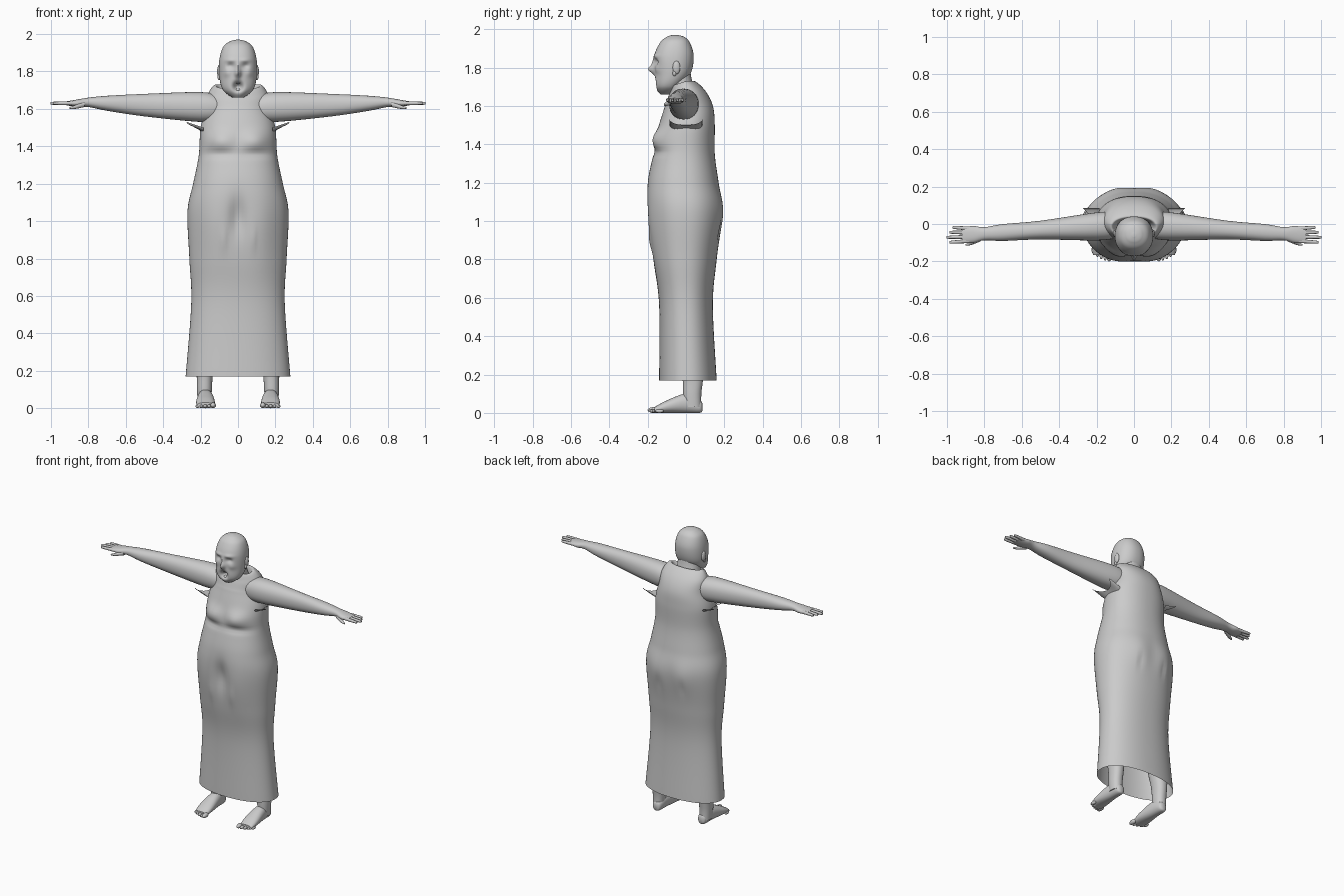
import bpy, bmesh
from math import sin, cos, pi, exp, radians, copysign
from mathutils import Vector

if "Cube" in bpy.data.objects:
    bpy.data.objects.remove(bpy.data.objects["Cube"])

grey = bpy.data.materials.new("plain_grey")
grey.use_nodes = True
grey.diffuse_color = (0.6, 0.6, 0.6, 1)
grey.node_tree.nodes["Principled BSDF"].inputs["Base Color"].default_value = grey.diffuse_color


def finish(name, bm, side):
    """Mirror to the wanted side, shade smooth and link."""
    for vert in bm.verts:
        vert.co.x *= side
    bmesh.ops.recalc_face_normals(bm, faces=bm.faces)
    mesh = bpy.data.meshes.new(name)
    bm.to_mesh(mesh)
    bm.free()
    mesh.materials.append(grey)
    part = bpy.data.objects.new(name, mesh)
    bpy.context.collection.objects.link(part)
    bpy.ops.object.select_all(action='DESELECT')
    part.select_set(True)
    bpy.context.view_layer.objects.active = part
    bpy.ops.object.shade_smooth_by_angle(angle=radians(50))


def spline(rows, steps):
    """Smooth curve through the rows."""
    padded = [rows[0], *rows, rows[-1]]
    for start in range(len(rows) - 1):
        for step in range(steps):
            t = step / steps
            yield [b + t / 2 * (c - a + t * (2*a - 5*b + 4*c - d + t * (3*(b - c) + d - a)))
                   for a, b, c, d in zip(*padded[start:start + 4])]
    yield rows[-1]


def bridge(bm, rings, closed):
    """Skin neighbouring rows of vertices with quads."""
    for ring, after in zip(rings, rings[1:]):
        for k in range(0 if closed else 1, len(ring)):
            bm.faces.new((ring[k - 1], ring[k], after[k], after[k - 1]))


def loft(name, axis, rows, segments=24, steps=4, caps=True, centre=lambda along: 0,
         front=(), back=(), warp=None, side=1):
    """Tube along an axis; each row holds position, half width, low edge, high edge.
    Front and back bumps hold x, z, width, height and push along y."""
    bm = bmesh.new()
    rings = []
    for along, half, low, high in spline(rows, steps):
        ring = []
        for k in range(segments):
            c, s = cos(2 * pi * k / segments), sin(2 * pi * k / segments)
            across = centre(along) + half * copysign(abs(c) ** 0.9, c)
            rise = (low + high) / 2 + (high - low) / 2 * copysign(abs(s) ** 0.9, s)
            co = Vector({'X': (along, across, rise), 'Y': (across, along, rise),
                         'Z': (across, rise, along)}[axis])
            for x, z, width, height, push in (front if s < 0 else back):
                spread = ((abs(co.x) - x) / width) ** 2 + ((co.z - z) / height) ** 2
                co.y += push * abs(s) ** 0.5 * exp(-spread)
            if warp:
                warp(co)
            ring.append(bm.verts.new(co))
        rings.append(ring)
    bridge(bm, rings, True)
    if caps:
        bm.faces.new(rings[0])
        bm.faces.new(rings[-1])
    finish(name, bm, side)


def ball(name, centre, size, side=1):
    bm = bmesh.new()
    bmesh.ops.create_uvsphere(bm, u_segments=20, v_segments=12, radius=1)
    for vert in bm.verts:
        vert.co = Vector(centre) + vert.co * Vector(size)
    finish(name, bm, side)


def dip_collar(co):
    """Lower the neckline towards the front."""
    if co.z > 1.6:
        co.z += 0.35 * min(co.y, 0) * min((co.z - 1.6) * 10, 1)


# Long dress, open at the hem, with the collar turned inwards
bust = (.1, 1.43, .08, .05, -.03)
bust_crease = (.1, 1.36, .1, .02, .015)
thigh = (.13, .95, .07, .2, -.01)
thigh_fold = (.08, .9, .01, .06, -.01)
crotch = (0, 1.02, .04, .1, .03)
buttock = (.1, 1.03, .07, .1, .01)
back_fold = (.09, .96, .01, .05, -.01)
loft("dress", 'Z', [
    (.17, .28, -.14, .16), (.56, .25, -.14, .14), (.8, .26, -.17, .16), (1.05, .27, -.2, .19),
    (1.2, .24, -.2, .17), (1.35, .21, -.17, .15), (1.5, .2, -.14, .15), (1.6, .17, -.11, .14),
    (1.68, .16, -.09, .1), (1.73, .12, -.07, .04), (1.67, .09, -.06, .03)],
    segments=96, steps=9, caps=False, warp=dip_collar,
    front=(bust, bust_crease, thigh, thigh_fold, crotch), back=(buttock, back_fold))

# Neck
loft("neck", 'Z', [(1.6, .1, -.06, .1), (1.7, .08, -.1, .04), (1.8, .07, -.12, .02)], segments=32)

# Head with a shouting face
eye_socket = (.04, 1.83, .02, .015, .015)
brow = (.04, 1.86, .03, .01, -.007)
cheek = (.06, 1.79, .02, .02, -.007)
nose_tip = (0, 1.79, .015, .02, -.03)
nose_bridge = (0, 1.82, .01, .03, -.01)
mouth = (0, 1.72, .025, .025, .05)
lips = (0, 1.72, .05, .05, -.015)
loft("head", 'Z', [
    (1.66, .03, -.13, -.07), (1.7, .08, -.155, -.03), (1.77, .1, -.16, .025),
    (1.86, .1, -.165, .04), (1.93, .08, -.135, .02), (1.96, .045, -.1, -.01), (1.97, .01, -.07, -.05)],
    segments=112, steps=12,
    front=(eye_socket, brow, cheek, nose_tip, nose_bridge, mouth, lips))
ball("tongue", centre=(0, -.125, 1.7), size=(.02, .02, .01))
ball("upper_teeth", centre=(0, -.135, 1.74), size=(.02, .015, .006))

for label, side in (("left", 1), ("right", -1)):
    # Eyes and ears
    ball(label + "_eye", centre=(.04, -.13, 1.83), size=(.015, .015, .01), side=side)
    ball(label + "_ear", centre=(.1, -.05, 1.8), size=(.012, .02, .035), side=side)
    ball(label + "_ear_lobe", centre=(.1, -.06, 1.77), size=(.01, .01, .015), side=side)

    # Arm and palm, drifting forwards
    loft(label + "_arm", 'X', [
        (.1, .07, 1.54, 1.67), (.2, .075, 1.53, 1.69), (.5, .05, 1.56, 1.68), (.7, .045, 1.59, 1.67),
        (.8, .035, 1.61, 1.66), (.86, .045, 1.61, 1.65), (.92, .04, 1.62, 1.64)],
        segments=32, centre=lambda x: -.065 * x, side=side)

    # Fingers and thumb
    for finger in range(4):
        tip = 1 - .015 * abs(finger - 2)
        loft(f"{label}_finger_{finger + 1}", 'X',
             [(x, r, 1.63 - r, 1.63 + r) for x, r in ((.88, .011), (tip - .01, .008), (tip, .003))],
             segments=12, centre=lambda x: -.058 + (.035 - .023 * finger) * (1 + 2 * (x - .9)), side=side)
    loft(label + "_thumb", 'X', [(.82, .013, 1.61, 1.64), (.87, .012, 1.6, 1.62), (.9, .004, 1.6, 1.61)],
         segments=12, centre=lambda x: -.08 - .4 * (x - .82), side=side)

    # Loose cloth trough under the armhole, pointed at front and back
    bm = bmesh.new()
    trough = []
    for k in range(13):
        angle = pi + pi * k / 12
        reach = .035 + .055 * cos(angle) ** 2
        trough.append([bm.verts.new((.185 + reach * out, .085 * cos(angle),
                                     1.5 + .03 * sin(angle) + .03 * out)) for out in (0, .5, 1)])
    bridge(bm, trough, False)
    finish(label + "_armhole_flap", bm, side)

    # Leg
    loft(label + "_leg", 'Z', [(.03, .036, -.01, .08), (.1, .04, -.015, .08), (.2, .045, -.02, .09),
                               (.4, .07, -.05, .09), (.9, .09, -.11, .11)],
         segments=28, centre=lambda z: .18 - .06 * z ** 2, side=side)

    # Foot and toes
    loft(label + "_foot", 'Y', [(.085, .015, .01, .05), (.07, .03, 0, .07), (0, .04, 0, .1),
                                (-.1, .05, 0, .065), (-.165, .045, 0, .03)],
         segments=28, steps=6, centre=lambda y: .174, side=side)
    for toe in range(5):
        size = .01 if toe else .015
        ball(f"{label}_toe_{toe + 1}", centre=(.133 + .021 * toe, -.17 + .002 * toe ** 2, size),
             size=(size, .03 - .002 * toe, size), side=side)
